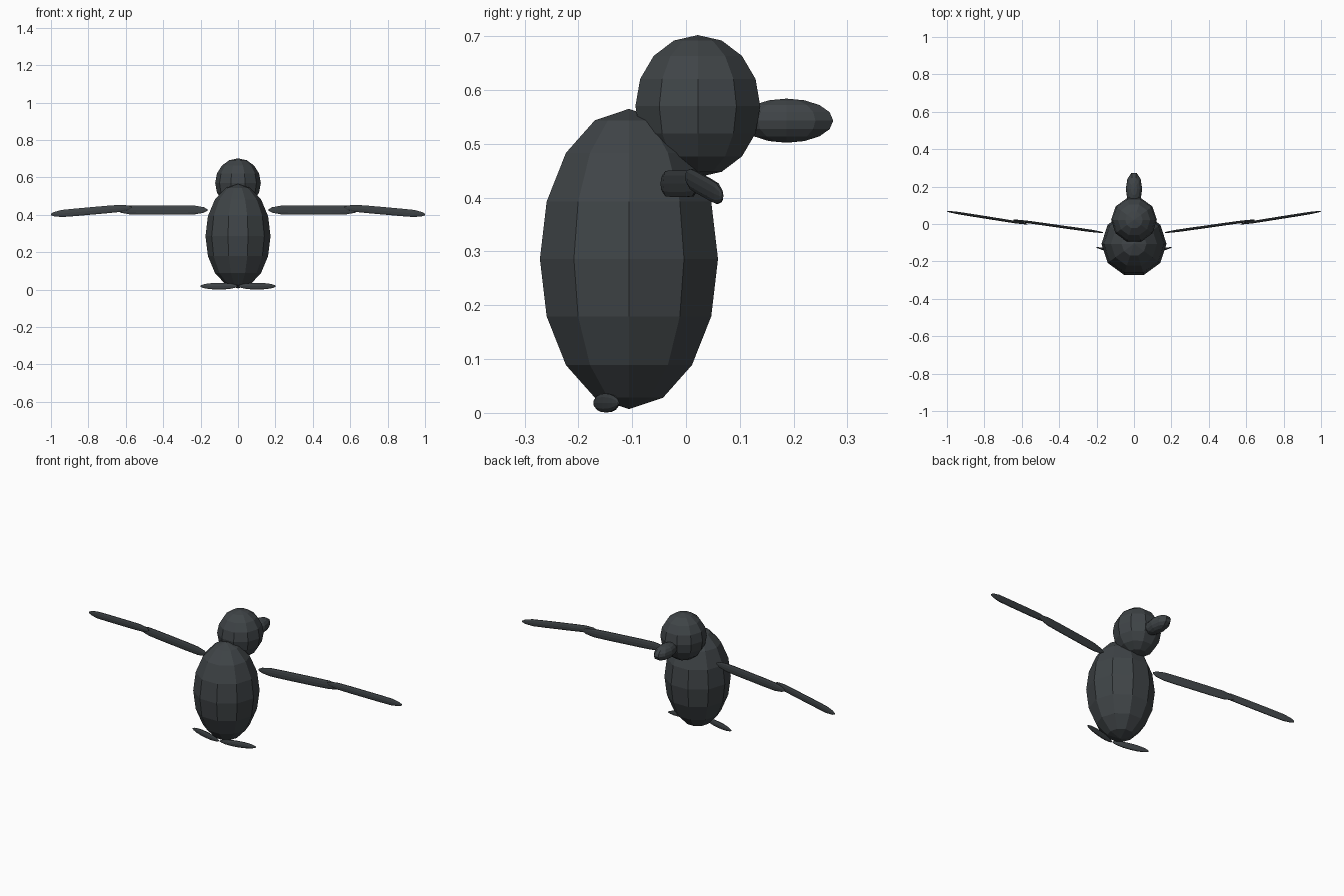
import bpy
import bmesh
from math import radians, sin, cos, pi
from mathutils import Matrix, Vector, Euler

cube = bpy.data.objects.get("Cube")
if cube:
    bpy.data.objects.remove(cube, do_unlink=True)

# Single dark slate colour
slate = bpy.data.materials.new("dark_slate")
slate.use_nodes = True
colour = (0.05, 0.058, 0.063, 1)
slate.diffuse_color = colour
slate.node_tree.nodes["Principled BSDF"].inputs["Base Color"].default_value = colour


def finish(name, bm, matrix):
    bm.transform(matrix)
    bmesh.ops.recalc_face_normals(bm, faces=bm.faces)
    mesh = bpy.data.meshes.new(name)
    bm.to_mesh(mesh)
    bm.free()
    mesh.materials.append(slate)
    obj = bpy.data.objects.new(name, mesh)
    bpy.context.collection.objects.link(obj)


def ellipsoid(name, centre, radii):
    """Flat-faced ball, with a vertex facing straight along y."""
    bm = bmesh.new()
    bmesh.ops.create_uvsphere(bm, u_segments=10, v_segments=8, radius=1)
    bm.transform(Matrix.Rotation(radians(90), 4, "Z"))
    finish(name, bm, Matrix.LocRotScale(Vector(centre), None, Vector(radii)))


def blade(name, centre, radii, yaw, droop, side, stations):
    """Thin leaf lofted along x, from (position, width) stations."""
    bm = bmesh.new()
    rings = []
    for t, width in stations:
        rings.append([bm.verts.new((t, width * cos(k * pi / 5), width * sin(k * pi / 5)))
                      for k in range(10)])
    for a, b in zip(rings, rings[1:]):
        for k in range(10):
            n = (k + 1) % 10
            bm.faces.new((a[k], a[n], b[n], b[k]))
    bm.faces.new(rings[0])
    bm.faces.new(rings[-1])
    turn = Euler((0, radians(droop), radians(yaw)))
    matrix = Matrix.LocRotScale(Vector(centre), turn, Vector(radii))
    finish(name, bm, Matrix.Diagonal((side, 1, 1, 1)) @ matrix)


# Body, head and beak
ellipsoid("body", (0, -0.106, 0.286), (0.174, 0.174, 0.279))
ellipsoid("head", (0, 0.022, 0.57), (0.122, 0.122, 0.132))
ellipsoid("beak", (0, 0.187, 0.543), (0.044, 0.091, 0.041))

# Wings in two sections, and feet
full = [(-1, 0.2), (-0.92, 0.6), (-0.72, 0.95), (-0.4, 1),
        (0.4, 1), (0.72, 0.95), (0.92, 0.6), (1, 0.2)]
leaf = [(-1, 0.15), (-0.92, 0.4), (-0.7, 0.72), (-0.38, 0.93), (0, 1),
        (0.38, 0.93), (0.7, 0.72), (0.92, 0.4), (1, 0.15)]
for label, side in (("left", 1), ("right", -1)):
    blade(label + "_inner_wing", (0.405, -0.012, 0.426), (0.243, 0.007, 0.026),
          8, 0, side, full)
    blade(label + "_outer_wing", (0.785, 0.034, 0.421), (0.218, 0.007, 0.021),
          9, 5, side, full)
    blade(label + "_foot", (0.102, -0.148, 0.0185), (0.102, 0.008, 0.0185),
          13, 0, side, leaf)
